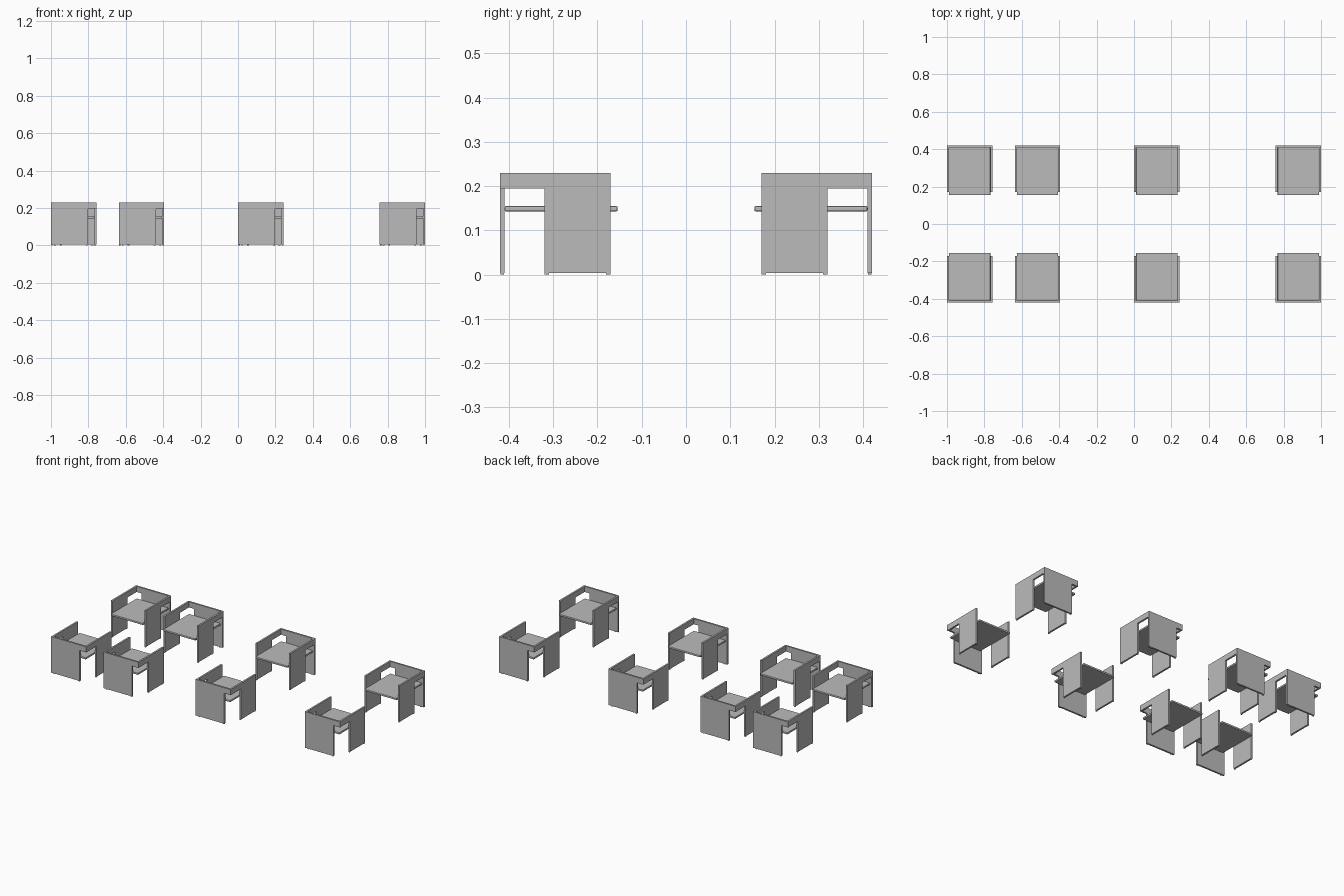
import bpy
import bmesh
import math
from mathutils import Vector

if "Cube" in bpy.data.objects:
    bpy.data.objects.remove(bpy.data.objects["Cube"], do_unlink=True)


def make_material(name, value):
    mat = bpy.data.materials.new(name)
    mat.use_nodes = True
    colour = (value, value, value, 1)
    mat.diffuse_color = colour
    mat.node_tree.nodes["Principled BSDF"].inputs["Base Color"].default_value = colour
    return mat


grey = make_material("plain grey", 0.5)

# Chair dimensions, with the back towards -y
HALF_W = 0.1215
BACK, FRONT = -0.1305, 0.119
THICK = 0.011
TOP, RAIL, BASE = 0.23, 0.195, 0.004


def slab(name, outline, offset):
    """Extrude a closed 3D outline by an offset vector."""
    bm = bmesh.new()
    face = bm.faces.new([bm.verts.new(p) for p in outline])
    new = bmesh.ops.extrude_face_region(bm, geom=[face])["geom"]
    moved = [v for v in new if isinstance(v, bmesh.types.BMVert)]
    bmesh.ops.translate(bm, verts=moved, vec=Vector(offset))
    bmesh.ops.recalc_face_normals(bm, faces=bm.faces)
    mesh = bpy.data.meshes.new(name)
    bm.to_mesh(mesh)
    bm.free()
    mesh.materials.append(grey)
    return mesh


def block(name, x0, x1, y0, y1, z0, z1):
    return slab(name, [(x0, y0, z0), (x1, y0, z0), (x1, y1, z0), (x0, y1, z0)],
                (0, 0, z1 - z0))


# Back: a panel from one corner, with a top rail over the open corner
panel_end = 0.0765
back_profile = [(-HALF_W, BASE), (panel_end, BASE), (panel_end, RAIL),
                (HALF_W, RAIL), (HALF_W, TOP), (-HALF_W, TOP)]
parts = {"back": slab("back", [(x, BACK, z) for x, z in back_profile], (0, THICK, 0))}

# Sides: a front panel with the arm rail running to the back
side_start = -0.03
side_profile = [(FRONT, BASE), (FRONT, TOP), (BACK + THICK, TOP),
                (BACK + THICK, RAIL), (side_start, RAIL), (side_start, BASE)]
for label, x in (("left", HALF_W - THICK), ("right", -HALF_W)):
    parts[label + "_side"] = slab(label + "_side",
                                  [(x, y, z) for y, z in side_profile], (THICK, 0, 0))

# Seat board
seat_x = HALF_W - THICK
parts["seat"] = block("seat", -seat_x, seat_x, BACK + THICK, 0.1355, 0.143, 0.155)

# Small glides under the panels
inset = 0.002
for x in (-0.105, panel_end - 0.012):
    parts[f"back_foot_{len(parts)}"] = block(
        "back_foot", x, x + 0.01, BACK + inset, BACK + THICK - inset, 0, BASE)
for x in (-HALF_W, HALF_W - THICK):
    for y in (side_start, FRONT - 0.01):
        parts[f"side_foot_{len(parts)}"] = block(
            "side_foot", x + inset, x + THICK - inset, y, y + 0.01, 0, BASE)

# Two facing rows of chairs
for row, (y, turn) in {"front": (-0.29, 0), "rear": (0.29, math.pi)}.items():
    for number, x in enumerate((-0.8785, -0.516, 0.1225, 0.8785), 1):
        for part, mesh in parts.items():
            obj = bpy.data.objects.new(f"{row}_chair_{number}_{part}", mesh)
            bpy.context.collection.objects.link(obj)
            obj.location = (x, y, 0)
            obj.rotation_euler.z = turn
            if part == "seat":
                bevel = obj.modifiers.new("rounded_edge", 'BEVEL')
                bevel.width = 0.003
                bevel.segments = 2
